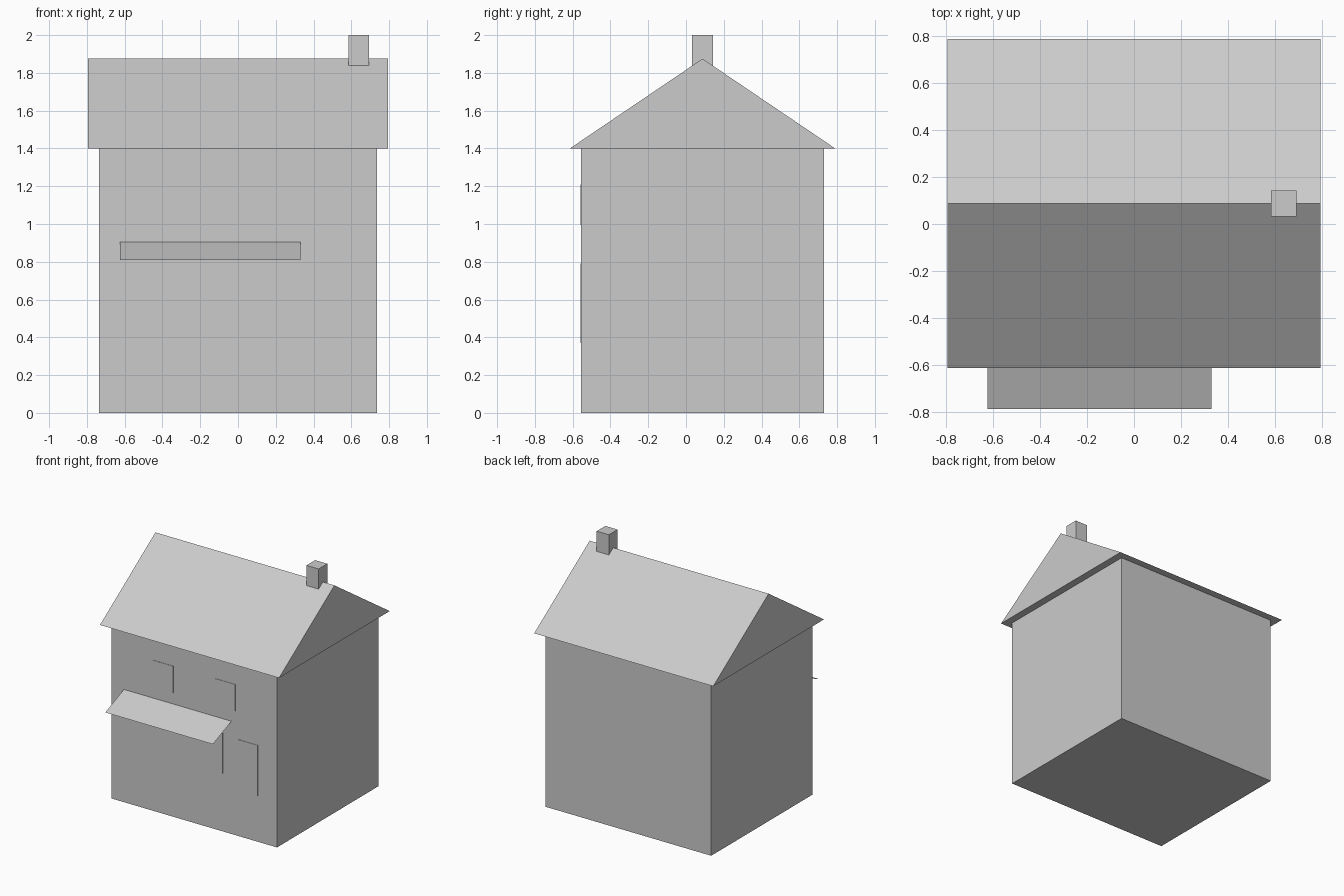
import bpy
import bmesh

cube = bpy.data.objects.get("Cube")
if cube:
    bpy.data.objects.remove(cube, do_unlink=True)

# One plain grey for the whole house
grey = bpy.data.materials.new("plain grey")
grey.use_nodes = True
colour = (0.6, 0.6, 0.6, 1)
grey.diffuse_color = colour
grey.node_tree.nodes["Principled BSDF"].inputs["Base Color"].default_value = colour

FRONT, BACK = -0.555, 0.73   # wall planes
EAVES = 1.4


def extrude_x(name, profile, x0, x1):
    """Sweep a (y, z) profile along x; two points give an open sheet."""
    bm = bmesh.new()
    left = [bm.verts.new((x0, y, z)) for y, z in profile]
    right = [bm.verts.new((x1, y, z)) for y, z in profile]
    n = len(profile)
    for i in range(n if n > 2 else 1):
        j = (i + 1) % n
        bm.faces.new((left[i], left[j], right[j], right[i]))
    if n > 2:
        bm.faces.new(left)
        bm.faces.new(right)
        bmesh.ops.recalc_face_normals(bm, faces=bm.faces)
    mesh = bpy.data.meshes.new(name)
    bm.to_mesh(mesh)
    bm.free()
    mesh.materials.append(grey)
    obj = bpy.data.objects.new(name, mesh)
    bpy.context.collection.objects.link(obj)
    return obj


def box(name, x0, x1, y0, y1, z0, z1):
    return extrude_x(name, [(y0, z0), (y1, z0), (y1, z1), (y0, z1)], x0, x1)


# Main volume
box("walls", -0.735, 0.735, FRONT, BACK, 0, EAVES)

# Gabled roof with a flat soffit, and the chimney through its ridge
extrude_x("roof", [(-0.615, EAVES), (0.79, EAVES), (0.0875, 1.875)], -0.795, 0.795)
box("chimney", 0.585, 0.693, 0.033, 0.143, 1.7, 2.0)

# Sloping sheet awning; point order makes its upper side face out
extrude_x("awning", [(-0.79, 0.81), (FRONT, 0.905)][::-1], -0.625, 0.33)

# Thin plates on the front wall: name, x range, z range
for name, x0, x1, z0, z1 in (
    ("upper_window_right", -0.37, -0.185, 0.995, 1.21),
    ("upper_window_left", 0.18, 0.365, 0.995, 1.21),
    ("shop_window", -0.55, 0.255, 0.465, 0.79),
    ("door", 0.385, 0.565, 0.37, 0.775),
):
    box(name, x0, x1, FRONT - 0.003, FRONT + 0.002, z0, z1)
